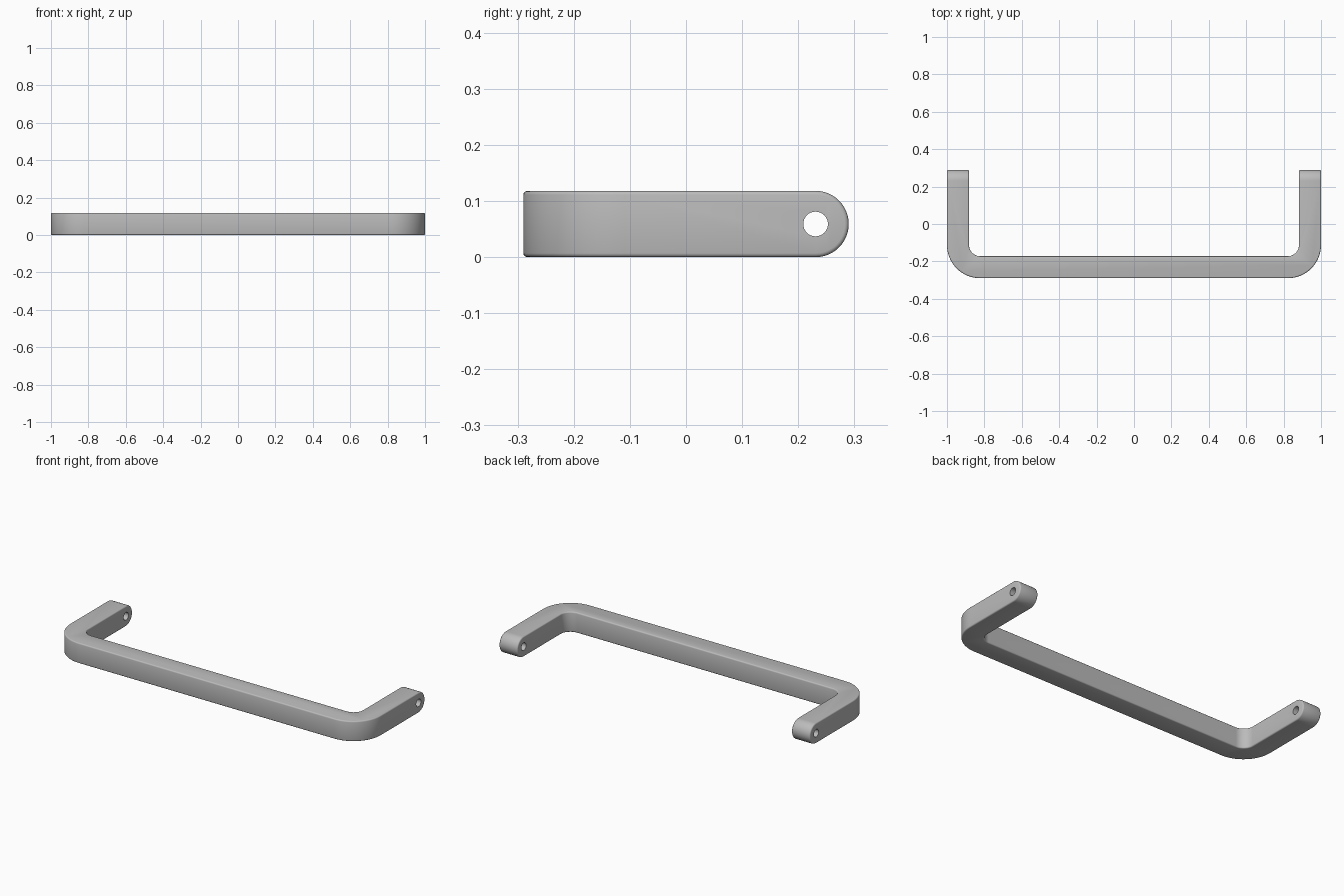
import bpy
import bmesh
from math import cos, sin, pi

if "Cube" in bpy.data.objects:
    bpy.data.objects.remove(bpy.data.objects["Cube"], do_unlink=True)

BAR = 0.118          # square bar thickness
FRONT = -0.29
PIVOT_Y = 0.231      # centre of the rounded ends
R_IN, R_OUT = 0.06, 0.06 + BAR
HOLE_R = 0.022
STEPS, END_STEPS = 16, 24

steel = bpy.data.materials.new("satin grey")
steel.use_nodes = True
grey = (0.5, 0.5, 0.5, 1)
steel.diffuse_color = grey
steel.node_tree.nodes["Principled BSDF"].inputs["Base Color"].default_value = grey


def half_path(radius):
    """Plan points from the left arm pivot round the bend to the grip."""
    cx, cy = 1 - R_OUT, FRONT + R_OUT
    arc = [(cx + radius * cos(a), cy - radius * sin(a))
           for a in (i * pi / 2 / STEPS for i in range(STEPS + 1))]
    return [(arc[0][0], PIVOT_Y)] + arc


def full_path(radius):
    half = half_path(radius)
    return half + [(-x, y) for x, y in reversed(half)]


# Bent square bar: flat top and bottom, walls along both paths
bm = bmesh.new()
rails = {}
for side, radius in (("out", R_OUT), ("in", R_IN)):
    for z in (0, BAR):
        rails[side, z] = [bm.verts.new((x, y, z)) for x, y in full_path(radius)]

for z in (0, BAR):
    bm.faces.new(rails["out", z] + rails["in", z][::-1])
last = len(rails["out", 0]) - 1
for side in ("out", "in"):
    low, high = rails[side, 0], rails[side, BAR]
    for i in range(1, last - 1):
        bm.faces.new((low[i], low[i + 1], high[i + 1], high[i]))

# Rounded arm ends, with each flat arm cheek as one face
for end, bend in ((0, 1), (last, last - 1)):
    arcs = []
    for side in ("out", "in"):
        low, high = rails[side, 0], rails[side, BAR]
        x = low[end].co.x
        arc = [low[end]]
        for i in range(1, END_STEPS):
            a = pi * i / END_STEPS
            arc.append(bm.verts.new((x, PIVOT_Y + BAR / 2 * sin(a),
                                     BAR / 2 * (1 - cos(a)))))
        arc.append(high[end])
        bm.faces.new([low[bend]] + arc + [high[bend]])
        arcs.append(arc)
    for i in range(END_STEPS):
        bm.faces.new((arcs[0][i], arcs[0][i + 1], arcs[1][i + 1], arcs[1][i]))
bmesh.ops.recalc_face_normals(bm, faces=bm.faces)

mesh = bpy.data.meshes.new("handle_bar")
bm.to_mesh(mesh)
bm.free()
mesh.materials.append(steel)
handle = bpy.data.objects.new("handle_bar", mesh)
bpy.context.collection.objects.link(handle)

# Softened long edges
bevel = handle.modifiers.new("soft edges", "BEVEL")
bevel.width = 0.007
bevel.segments = 3
bevel.limit_method = "ANGLE"
bevel.angle_limit = pi / 4

# Pivot hole through both arms
bpy.ops.mesh.primitive_cylinder_add(vertices=32, radius=HOLE_R, depth=2.4,
                                    location=(0, PIVOT_Y, BAR / 2),
                                    rotation=(0, pi / 2, 0))
cutter = bpy.context.object
cutter.name = "pivot_hole_cutter"
cutter.hide_render = True
cutter.data.materials.append(steel)
hole = handle.modifiers.new("pivot holes", "BOOLEAN")
hole.operation = "DIFFERENCE"
hole.solver = "EXACT"
hole.object = cutter

# Bake the cut, drop the helper and smooth the curved faces
bpy.ops.object.select_all(action="DESELECT")
handle.select_set(True)
bpy.context.view_layer.objects.active = handle
for name in [m.name for m in handle.modifiers]:
    bpy.ops.object.modifier_apply(modifier=name)
bpy.data.objects.remove(cutter, do_unlink=True)
bpy.ops.object.shade_smooth_by_angle(angle=pi / 5)
